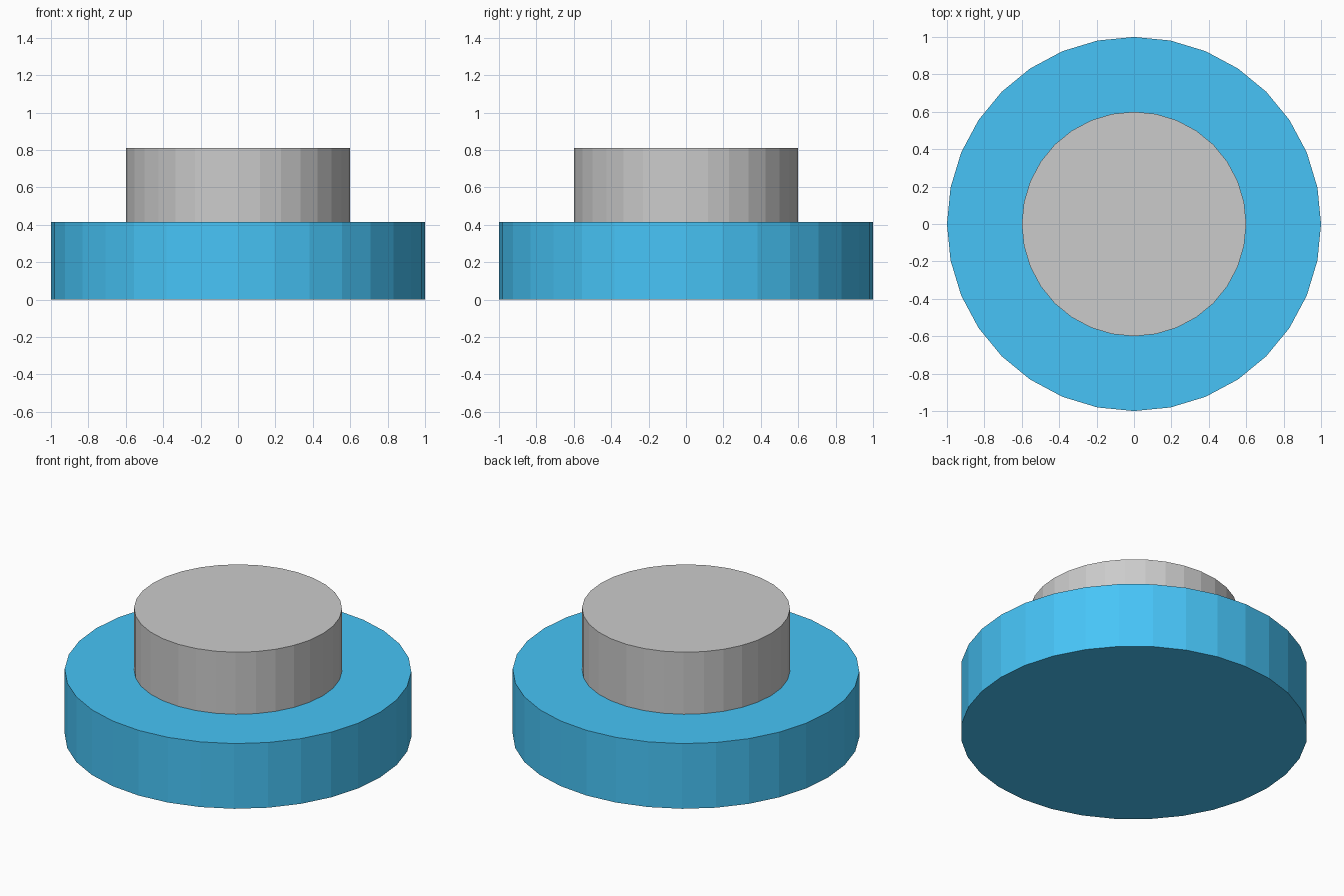
import bpy

if "Cube" in bpy.data.objects:
    bpy.data.objects.remove(bpy.data.objects["Cube"])

SIDES = 32


def disc(name, radius, bottom, top):
    bpy.ops.mesh.primitive_cylinder_add(
        vertices=SIDES, radius=radius, depth=top - bottom,
        location=(0, 0, (bottom + top) / 2))
    obj = bpy.context.object
    obj.name = name
    return obj


# Wide blue base
base = disc("base", 1.0, 0.0, 0.415)
blue = bpy.data.materials.new("blue")
blue.diffuse_color = (0.063, 0.553, 0.93, 1.0)
blue.use_nodes = True
blue.node_tree.nodes["Principled BSDF"].inputs["Base Color"].default_value = blue.diffuse_color
base.data.materials.append(blue)

# Narrower grey knob standing on the base
disc("knob", 0.6, 0.415, 0.81)
